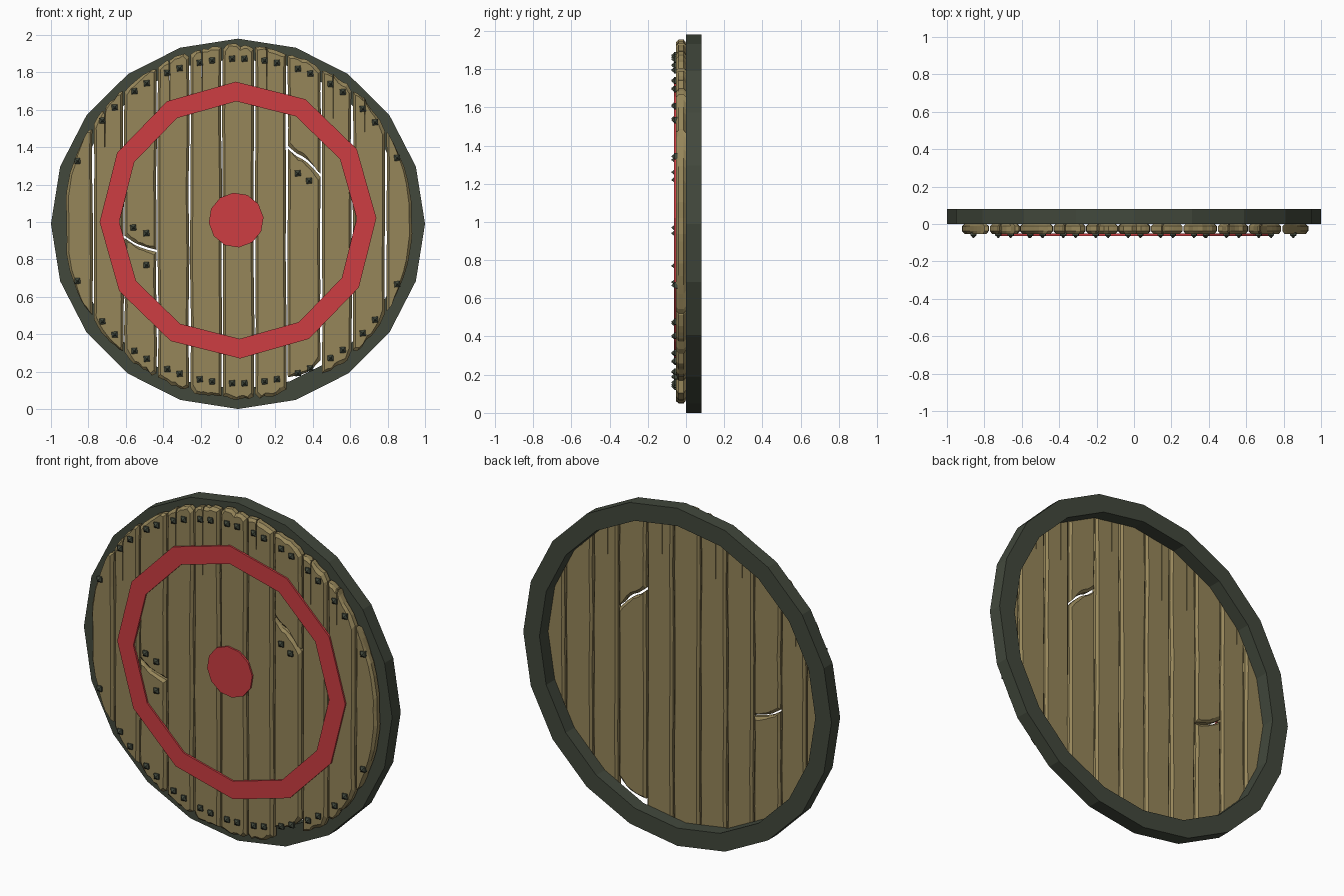
import bpy, bmesh, math, random

random.seed(4)
if "Cube" in bpy.data.objects:
    bpy.data.objects.remove(bpy.data.objects["Cube"])
MID = 0.99


def material(name, rgb):
    m = bpy.data.materials.new(name)
    m.use_nodes = True
    m.diffuse_color = (*rgb, 1)
    m.node_tree.nodes["Principled BSDF"].inputs["Base Color"].default_value = (*rgb, 1)
    return m


wood = material("weathered wood", (0.305, 0.238, 0.102))
iron = material("dark iron", (0.054, 0.065, 0.045))
red = material("red paint", (0.61, 0.048, 0.054))


def finish(name, bm, mat):
    bmesh.ops.recalc_face_normals(bm, faces=bm.faces)
    mesh = bpy.data.meshes.new(name)
    bm.to_mesh(mesh)
    bm.free()
    mesh.materials.append(mat)
    ob = bpy.data.objects.new(name, mesh)
    bpy.context.collection.objects.link(ob)
    return ob


def loft(bm, loops, closed=False):
    """Bridge equal loops of points; cap the ends, or join last to first."""
    rings = [[bm.verts.new(p) for p in loop] for loop in loops]
    pairs = list(zip(rings, rings[1:]))
    if closed:
        pairs.append((rings[-1], rings[0]))
    else:
        bm.faces.new(rings[0])
        bm.faces.new(rings[-1])
    for a, b in pairs:
        for i in range(len(a)):
            j = (i + 1) % len(a)
            bm.faces.new((a[i], a[j], b[j], b[i]))


def polygon(n, r, y, x=0, z=MID, turn=0.0, squash=1.0):
    angles = [turn + math.tau * i / n for i in range(n)]
    return [(x + r * math.cos(a), y, z + squash * r * math.sin(a)) for a in angles]


def hoop(name, mat, n, outer, inner, y0, y1, **kw):
    bm = bmesh.new()
    loft(bm, [polygon(n, r, y, **kw) for r, y in
              ((outer, y0), (outer, y1), (inner, y1), (inner, y0))], closed=True)
    return finish(name, bm, mat)


# Iron rim
hoop("iron_rim", iron, 20, 1.0, 0.895, 0.0, 0.08, squash=0.99)

# Planks: ragged outline lofted through four depths, giving worn edges
def arc(x, side):
    r = 0.955 - 0.02 * abs(x)
    return MID + 0.01 + side * math.sqrt(max(0.01, r * r - x * x))


def end_points(x0, x1, side, line=None, crack=0.0):
    """Points of one plank end from left to right; line gives a broken edge."""
    pts = []
    steps = 7
    for i in range(steps + 1):
        t = i / steps
        x = x0 + (x1 - x0) * t
        if line:
            k = t * (len(line) - 1)
            a = min(int(k), len(line) - 2)
            z = line[a] + (line[a + 1] - line[a]) * (k - a)
        else:
            worn = 0.014 if i in (0, steps) else 0.0
            z = arc(x, side) - side * (worn + random.uniform(0, 0.018))
        pts.append((x, z, -side))
        if crack and i == 2:
            mid = x + 0.011
            pts += [(mid - 0.003, z, -side), (mid, z - side * crack, -side),
                    (mid + 0.003, z, -side)]
    return pts


def plank(name, x0, x1, low=None, high=None, crack=0.0):
    bottom = end_points(x0, x1, -1, low)
    top = end_points(x0, x1, 1, high, crack)

    def side(x, a, b):
        return [(x + random.uniform(-0.004, 0.004), a + (b - a) * t, 0)
                for t in (0.2, 0.4, 0.6, 0.8)]
    outline = (bottom + side(x1, bottom[-1][1], top[-1][1]) + top[::-1]
               + side(x0, top[0][1], bottom[0][1]))
    cx, half = (x0 + x1) / 2, (x1 - x0) / 2
    loops = []
    for y, inset in ((0.0, 0.012), (-0.012, 0), (-0.038, 0), (-0.053, 0.013)):
        k = 1 - inset / half
        loops.append([(cx + (x - cx) * k, y, z + d * inset * random.uniform(0.8, 1.6))
                      for x, z, d in outline])
    bm = bmesh.new()
    loft(bm, loops)
    finish(name, bm, wood)


seams = [-0.922, -0.775, -0.61, -0.432, -0.258, -0.085, 0.088, 0.262, 0.445, 0.61, 0.79, 0.932]
break_left = [0.92, 0.88, 0.86, 0.845]
break_right = [1.40, 1.36, 1.34, 1.30, 1.25]
cracks = {1: 0.3, 3: 0.35, 4: 0.45, 6: 0.3, 8: 0.3, 9: 0.2}
for i, (a, b) in enumerate(zip(seams, seams[1:])):
    a, b = a + 0.004, b - 0.004
    name = f"plank_{i + 1}"
    if i == 2:
        plank(name + "_lower", a, b, high=[z - 0.006 for z in break_left])
        plank(name + "_upper", a, b, low=[z + 0.006 for z in break_left])
    elif i == 7:
        plank(name + "_lower", a, b, low=[0.17, 0.18, 0.2, 0.26],
              high=[z - 0.008 for z in break_right])
        plank(name + "_upper", a, b, low=[z + 0.008 for z in break_right])
    else:
        plank(name, a, b, crack=cracks.get(i, 0))

# Painted ring and centre spot
hoop("red_ring", red, 12, 0.74, 0.635, -0.05, -0.063, z=1.01, turn=0.015)
bm = bmesh.new()
loft(bm, [polygon(12, 0.147, y, x=-0.01, z=1.01, turn=0.1) for y in (-0.05, -0.063)])
finish("red_centre", bm, red)

# Nails: square heads with a raised point
spots = [(-0.56, 0.97), (-0.49, 0.94), (-0.49, 0.77), (0.32, 1.26), (0.38, 1.22)]
for i, (a, b) in enumerate(zip(seams, seams[1:])):
    cx = (a + b) / 2
    outer = i in (0, len(seams) - 2)
    for x in ([cx - 0.01] if outer else [cx - 0.033, cx + 0.033]):
        r = 0.868 + 0.035 * (x / 0.73) ** 2
        rise = math.sqrt(r * r - x * x)
        spots += [(x, 1.005 + rise), (x, 1.005 - rise)]
bm = bmesh.new()
for x, z in spots:
    loft(bm, [polygon(4, r, y, x=x, z=z, turn=math.pi / 4 + 0.08)
              for r, y in ((0.022, -0.045), (0.022, -0.061), (0.012, -0.066), (0.003, -0.076))])
finish("nails", bm, iron)
